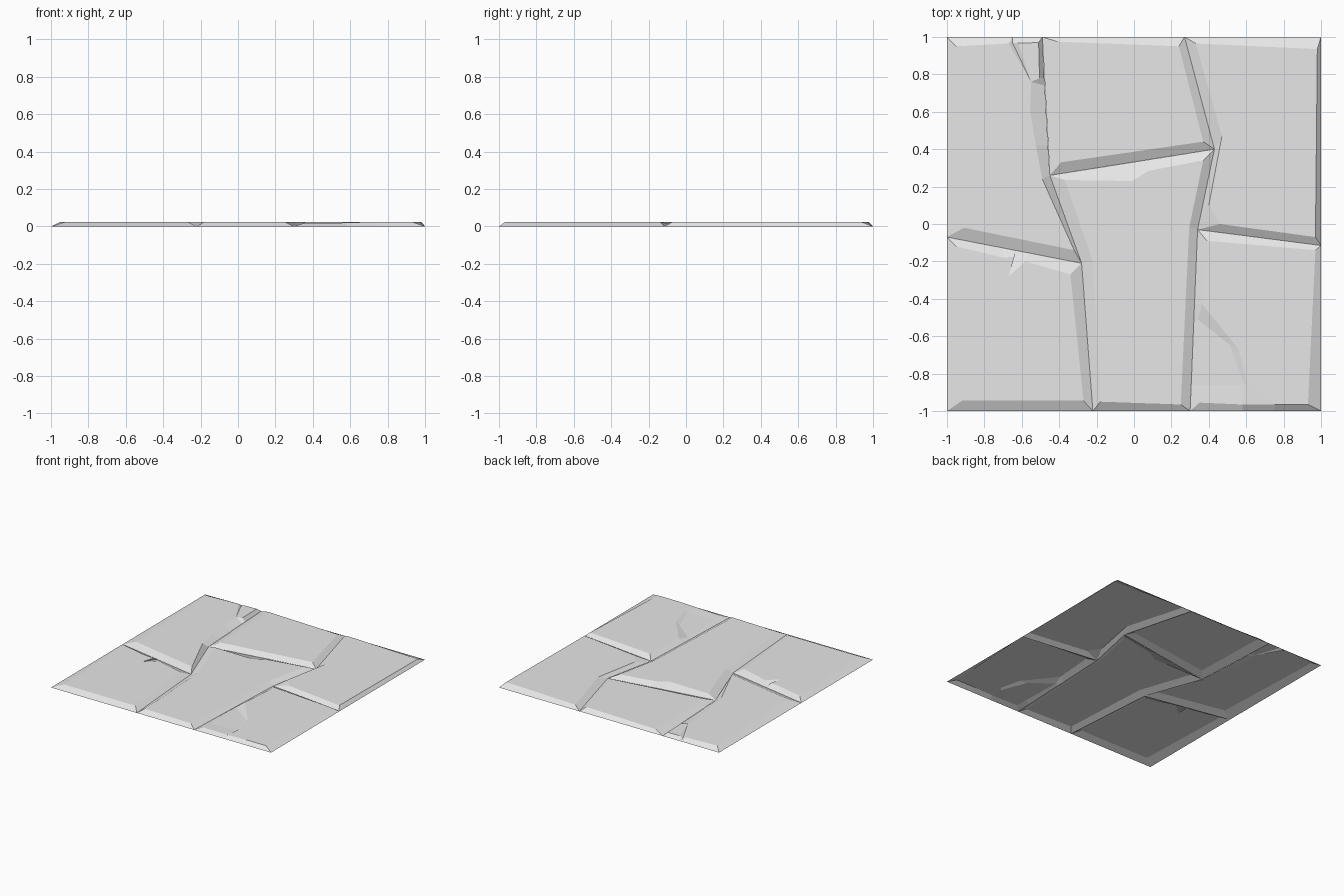
import bpy
import bmesh

cube = bpy.data.objects.get("Cube")
if cube:
    bpy.data.objects.remove(cube, do_unlink=True)

TOP = 0.025

# One plain stone colour
stone = bpy.data.materials.new("light_grey_stone")
stone.use_nodes = True
colour = (0.8, 0.8, 0.8, 1)
stone.diffuse_color = colour
shader = next(n for n in stone.node_tree.nodes if n.type == "BSDF_PRINCIPLED")
shader.inputs["Base Color"].default_value = colour

# Joints of the seams on the ground, shared by neighbouring slabs
back_right, back_left = (-1, 1), (1, 1)
front_right, front_left = (-1, -1), (1, -1)
back_seam_r, back_seam_l = (-0.49, 1), (0.27, 1)
front_seam_r, front_seam_l = (-0.22, -1), (0.30, -1)
upper_r, upper_l = (-0.45, 0.26), (0.43, 0.40)
lower_r, lower_l = (-0.28, -0.21), (0.34, -0.03)
side_r, side_l = (-1, -0.07), (1, -0.115)


def at_height(point, height):
    """Give a flat point its height unless it already has one."""
    return tuple(point) if len(point) == 3 else (*point, height)


def slab(name, ring, patches=None):
    """Sloping rim from (ground point, upper point) pairs, plus upper patches."""
    bm = bmesh.new()

    def face(points):
        unique = list(dict.fromkeys(points))
        if len(unique) > 2:
            bm.faces.new([bm.verts.new(p) for p in unique])

    pairs = [(at_height(g, 0), at_height(u, TOP)) for g, u in ring]
    for (g1, u1), (g2, u2) in zip(pairs, pairs[1:] + pairs[:1]):
        face([g1, g2, u2, u1])
    for patch in patches or [[u for g, u in ring]]:
        face([at_height(p, TOP) for p in patch])

    bmesh.ops.remove_doubles(bm, verts=bm.verts, dist=0.0001)
    bm.normal_update()
    for f in bm.faces:
        if f.normal.z < 0:
            f.normal_flip()
    mesh = bpy.data.meshes.new(name)
    bm.to_mesh(mesh)
    bm.free()
    mesh.materials.append(stone)
    obj = bpy.data.objects.new(name, mesh)
    bpy.context.collection.objects.link(obj)


# Back right slab with a crack and a chipped inner edge
crack_a, crack_b = (-0.67, 0.965), (-0.62, 0.967)
crack_floor, crack_tip = (-0.65, 0.97, 0.012), (-0.55, 0.76)
corner, inner = (-0.95, 0.95), (-0.51, 0.97)
rim = [(-0.505, 0.78), crack_tip, (-0.555, 0.6), (-0.525, 0.42),
       (-0.49, 0.24), (-0.32, -0.14), (-0.91, -0.02)]
slab("back_right_slab", [
    (back_right, corner),
    ((-0.65, 1), crack_a),
    ((-0.65, 1), crack_floor),
    ((-0.65, 1), crack_b),
    (back_seam_r, inner),
    ((-0.48, 0.78), rim[0]),
    ((-0.477, 0.74), rim[1]),
    ((-0.47, 0.6), rim[2]),
    ((-0.46, 0.42), rim[3]),
    (upper_r, rim[4]),
    (lower_r, rim[5]),
    (side_r, rim[6]),
], [
    [corner, crack_a] + rim[1:],
    [crack_b, inner, rim[0], crack_tip],
    [crack_a, crack_floor, crack_tip],
    [crack_floor, crack_b, crack_tip],
])

# Back middle slab
slab("back_middle_slab", [
    (back_seam_r, (-0.41, 0.975)),
    (back_seam_l, (0.24, 0.95)),
    (upper_l, (0.37, 0.44)),
    (upper_r, (-0.39, 0.33)),
])

# Back left slab
slab("back_left_slab", [
    (back_seam_l, (0.33, 0.965)),
    (back_left, (0.98, 0.935)),
    (side_l, (0.97, -0.07)),
    (lower_l, (0.46, 0.0)),
    (lower_l, (0.40, 0.10)),
    (upper_l, (0.47, 0.47)),
])

# Long centre slab reaching the front, with a worn back edge
slab("centre_slab", [
    (upper_r, (-0.37, 0.235)),
    ((-0.02, 0.328), (-0.01, 0.23)),
    ((0.08, 0.344), (0.08, 0.285)),
    (upper_l, (0.37, 0.34)),
    (lower_l, (0.295, -0.02)),
    (front_seam_l, (0.25, -0.965)),
    (front_seam_r, (-0.18, -0.95)),
    (lower_r, (-0.22, -0.2)),
])

# Front right slab with a star-shaped chip on its back edge
slab("front_right_slab", [
    (side_r, (-0.95, -0.12)),
    ((-0.7, -0.128), (-0.70, -0.18)),
    ((-0.64, -0.14), (-0.64, -0.175)),
    ((-0.64, -0.14), (-0.67, -0.28)),
    ((-0.57, -0.153), (-0.58, -0.20)),
    (lower_r, (-0.34, -0.27)),
    (front_seam_r, (-0.27, -0.945)),
    (front_right, (-0.92, -0.945)),
])

# Front left slab with its inner front corner broken down to a lower shelf
back_in, back_out, front_out = (0.39, -0.09), (0.97, -0.14), (0.93, -0.965)
break_line = [(0.75, -0.965), (0.60, -0.84), (0.56, -0.67), (0.365, -0.43)]
shelf = [(0.34, -0.51, 0.013), (0.51, -0.645, 0.013),
         (0.59, -0.86, 0.016), (0.35, -0.86, 0.013)]
lip_in, lip_out = (0.35, -0.955, 0.017), (0.58, -0.965, 0.02)
slab("front_left_slab", [
    (lower_l, back_in),
    (side_l, back_out),
    (front_left, front_out),
    ((0.75, -1), break_line[0]),
    ((0.58, -1), lip_out),
    (front_seam_l, lip_in),
    ((0.306, -0.86), shelf[3]),
    ((0.32, -0.51), shelf[0]),
    ((0.323, -0.43), break_line[3]),
], [
    [back_in, back_out, front_out] + break_line,
    shelf,
    [break_line[3], break_line[2], shelf[1], shelf[0]],
    [break_line[2], break_line[1], shelf[2], shelf[1]],
    [break_line[1], break_line[0], lip_out, shelf[2]],
    [shelf[2], lip_out, lip_in, shelf[3]],
])
